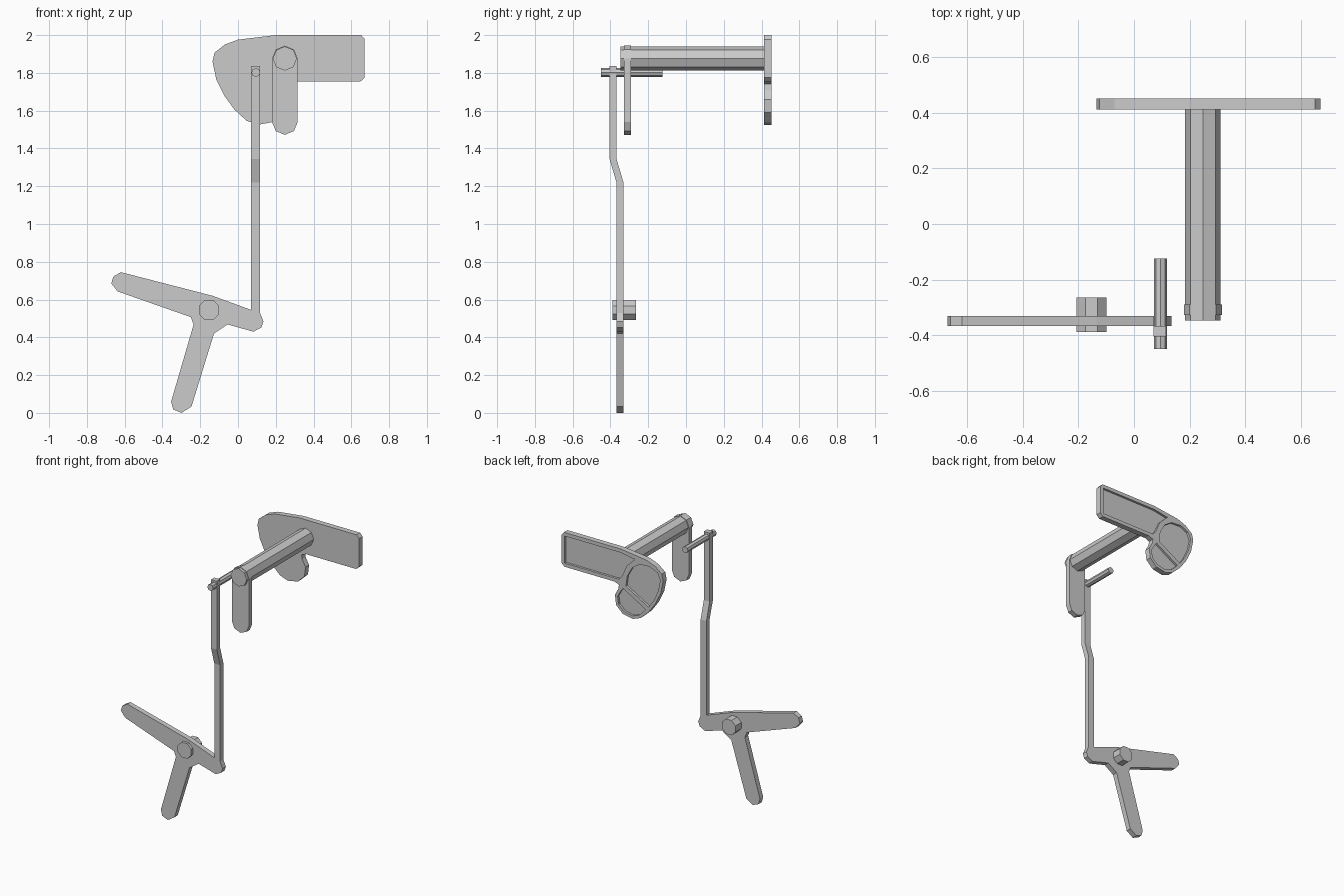
import bpy, bmesh
from math import cos, sin, pi


def prism(name, outlines, a, b, axis='Y'):
    """Extrude closed outlines: (x, z) along Y, or (y, z) along X."""
    bm = bmesh.new()
    for pts in outlines:
        def put(p, d):
            return (p[0], d, p[1]) if axis == 'Y' else (d, p[0], p[1])
        lo = [bm.verts.new(put(p, a)) for p in pts]
        hi = [bm.verts.new(put(p, b)) for p in pts]
        bm.faces.new(lo)
        bm.faces.new(hi)
        for i in range(len(pts)):
            j = (i + 1) % len(pts)
            bm.faces.new((lo[i], lo[j], hi[j], hi[i]))
    bmesh.ops.recalc_face_normals(bm, faces=bm.faces)
    me = bpy.data.meshes.new(name)
    bm.to_mesh(me)
    bm.free()
    ob = bpy.data.objects.new(name, me)
    bpy.context.collection.objects.link(ob)
    return ob


def octagon(x, z, r, turn=0.0):
    return [(x + r * cos(pi * i / 4 + turn), z + r * sin(pi * i / 4 + turn)) for i in range(8)]


# Flat handle plate at the back, with a rounded lobe
plate = prism("handle_plate", [[
    (-0.135, 1.86), (-0.124, 1.907), (-0.07, 1.95), (0.0, 1.976), (0.2, 2.0),
    (0.652, 2.0), (0.671, 1.978), (0.671, 1.776), (0.648, 1.754), (0.25, 1.754),
    (0.215, 1.74), (0.22, 1.71), (0.247, 1.66), (0.238, 1.59), (0.185, 1.54),
    (0.105, 1.525), (0.045, 1.547), (-0.02, 1.607), (-0.073, 1.68), (-0.115, 1.765)]],
    0.412, 0.452)

# Three shallow recesses in its back face
cutter = prism("recess_cutter", [
    [(0.645, 1.78), (0.645, 1.974), (0.2, 1.974), (0.09, 1.955), (0.155, 1.89),
     (0.19, 1.81), (0.215, 1.78)],
    [(0.16, 1.745), (-0.02, 1.643), (-0.06, 1.70), (-0.095, 1.775), (-0.113, 1.86),
     (-0.09, 1.907), (-0.03, 1.935), (0.05, 1.93), (0.11, 1.89), (0.15, 1.82)],
    [(0.182, 1.722), (0.003, 1.618), (0.055, 1.565), (0.107, 1.546), (0.175, 1.56),
     (0.218, 1.60), (0.226, 1.655), (0.2, 1.70)]], 0.436, 0.47)
cutter.hide_render = True
cutter.hide_set(True)
mod = plate.modifiers.new("recesses", 'BOOLEAN')
mod.operation = 'DIFFERENCE'
mod.solver = 'EXACT'
mod.object = cutter

# Shaft and hanging crank arm
SX, SZ = 0.248, 1.876
prism("shaft", [octagon(SX, SZ, 0.064)], -0.347, 0.414)
r = 0.068
prism("crank_arm", [[(SX + r * cos(pi * i / 4), SZ + r * sin(pi * i / 4)) for i in range(5)] +
                    [(SX + r * cos(pi * i / 4), 1.54 + r * sin(pi * i / 4)) for i in range(4, 9)]],
      -0.327, -0.29)

# Bent link rod with its cross pin
prism("link_rod", [[(-0.368, 0.54), (-0.368, 1.22), (-0.405, 1.345), (-0.405, 1.836),
                    (-0.368, 1.836), (-0.368, 1.345), (-0.331, 1.22), (-0.331, 0.54)]],
      0.07, 0.116, 'X')
prism("cross_pin", [octagon(0.095, 1.802, 0.023)], -0.45, -0.125)

# Three-armed pedal lever with pivot hub
prism("pedal_lever", [[
    (-0.671, 0.685), (-0.66, 0.722), (-0.62, 0.745), (-0.135, 0.62), (0.07, 0.545),
    (0.07, 0.54), (0.116, 0.54), (0.116, 0.53), (0.135, 0.484), (0.124, 0.452),
    (0.082, 0.43), (-0.055, 0.468), (-0.127, 0.42), (-0.246, 0.034), (-0.298, 0.0),
    (-0.343, 0.018), (-0.354, 0.06), (-0.235, 0.468), (-0.25, 0.507), (-0.637, 0.643)]],
    -0.368, -0.331)
prism("pivot_hub", [octagon(-0.153, 0.545, 0.058, pi / 8)], -0.388, -0.265)
